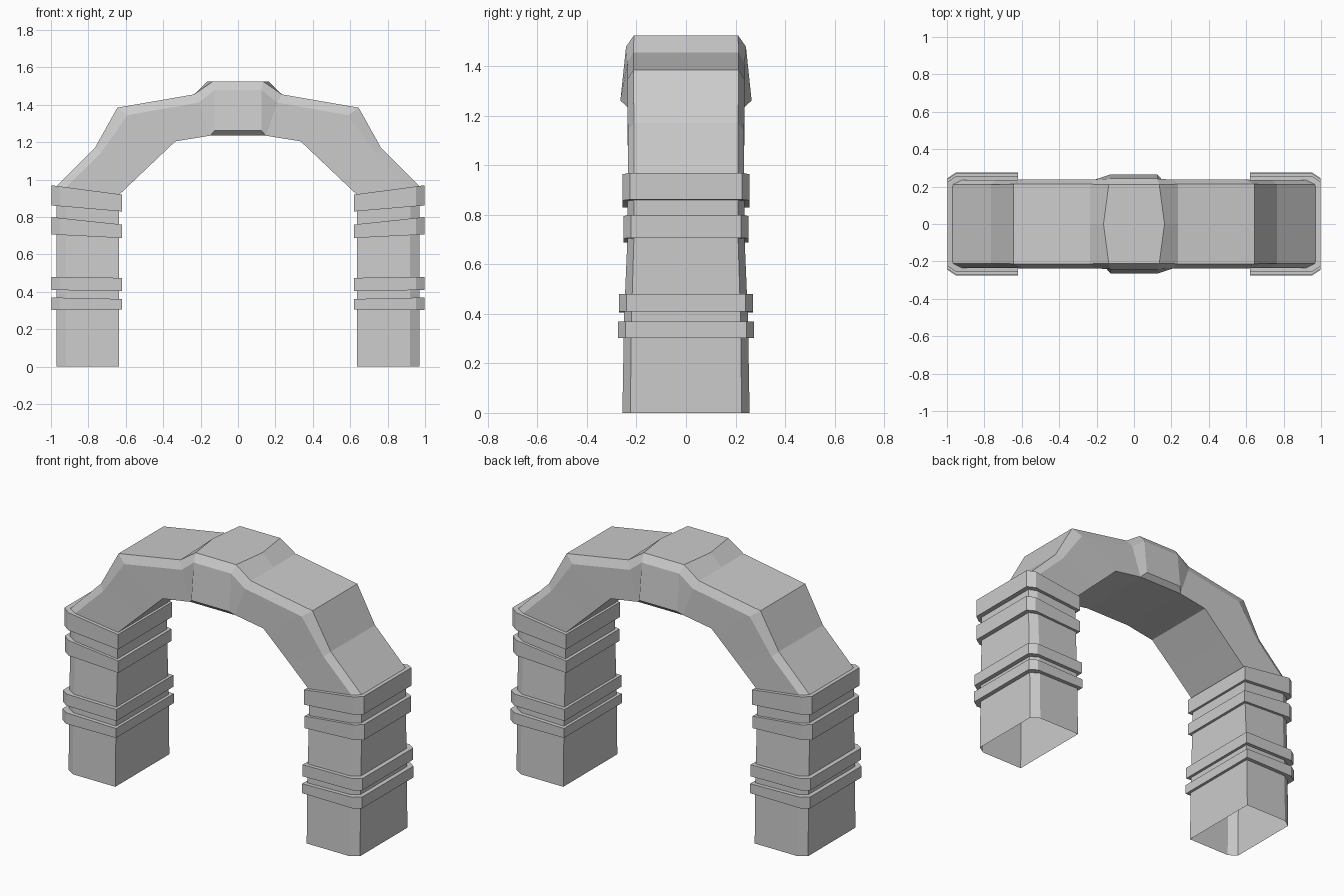
import bpy, bmesh

if "Cube" in bpy.data.objects:
    bpy.data.objects.remove(bpy.data.objects["Cube"])


def make_object(name, bm):
    bmesh.ops.remove_doubles(bm, verts=bm.verts, dist=0.0005)
    bmesh.ops.dissolve_degenerate(bm, dist=0.0005, edges=bm.edges)
    bmesh.ops.recalc_face_normals(bm, faces=bm.faces)
    mesh = bpy.data.meshes.new(name)
    bm.to_mesh(mesh)
    bm.free()
    obj = bpy.data.objects.new(name, mesh)
    bpy.context.collection.objects.link(obj)
    return obj


def bridge(bm, a, b):
    n = len(a)
    for i in range(n):
        j = (i + 1) % n
        bm.faces.new((a[i], a[j], b[j], b[i]))


def section(bm, side, out, chamfer, low, inner, crown_x):
    """Closed cross-section: each point is (x, z, half width)."""
    half = [inner, low, chamfer, out]
    pts = [(x, -y, z) for x, z, y in half]
    pts.append((crown_x, 0, out[1]))
    pts += [(x, y, z) for x, z, y in reversed(half)]
    return [bm.verts.new((side * x, y, z)) for x, y, z in pts]


# Stations from the foot up to the keystone: outer, chamfer, lower, inner, crown x
def plain(out, chamfer, inner):
    return (out, chamfer, inner, inner, out[0])


stations = [
    plain((.97, 0, .225), (.92, 0, .257), (.637, 0, .257)),
    plain((.97, .39, .22), (.92, .39, .25), (.637, .39, .25)),
    plain((.97, .72, .21), (.92, .72, .236), (.637, .72, .236)),
    plain((.97, .965, .21), (.925, .955, .235), (.635, .92, .235)),
    plain((.765, 1.17, .21), (.735, 1.14, .235), (.49, 1.058, .235)),
    plain((.645, 1.385, .213), (.59, 1.345, .237), (.335, 1.205, .237)),
    plain((.235, 1.456, .213), (.21, 1.412, .237), (.15, 1.235, .237)),
    ((.135, 1.525, .21), (.125, 1.48, .242), (.125, 1.262, .265),
     (.15, 1.235, .237), .163),
]

# Hollow arch with both legs, swept as one shell
bm = bmesh.new()
rings = [section(bm, -1, *s) for s in stations]
rings += [section(bm, 1, *s) for s in reversed(stations)]
for a, b in zip(rings, rings[1:]):
    bridge(bm, a, b)
make_object("arch", bm)


# Bands around the legs
def outline(x0, x1, y, cut):
    return [(x0, -y), (x1 - cut, -y), (x1, -y + .03),
            (x1, y - .03), (x1 - cut, y), (x0, y)]


def band(name, side, y, leg_y, inner_z, outer_z):
    bm = bmesh.new()
    big, small = outline(.62, .997, y, .045), outline(.637, .97, leg_y, .05)

    def loop(pts, k):
        def z(x):
            t = (x - .62) / .377
            return inner_z[k] + (outer_z[k] - inner_z[k]) * t
        return [bm.verts.new((side * x, yy, z(x))) for x, yy in pts]

    loops = [loop(small, 0), loop(big, 0), loop(big, 1), loop(small, 1)]
    for i in range(4):
        bridge(bm, loops[i], loops[(i + 1) % 4])
    make_object(name, bm)


bands = [
    ("lower_band", .275, .25, (.305, .362), (.302, .37)),
    ("second_band", .271, .248, (.405, .475), (.41, .48)),
    ("third_band", .253, .235, (.688, .76), (.707, .80)),
    ("top_band", .256, .233, (.83, .92), (.862, .97)),
]
for side, label in ((-1, "left"), (1, "right")):
    for name, y, leg_y, inner_z, outer_z in bands:
        band(f"{label}_{name}", side, y, leg_y, inner_z, outer_z)
